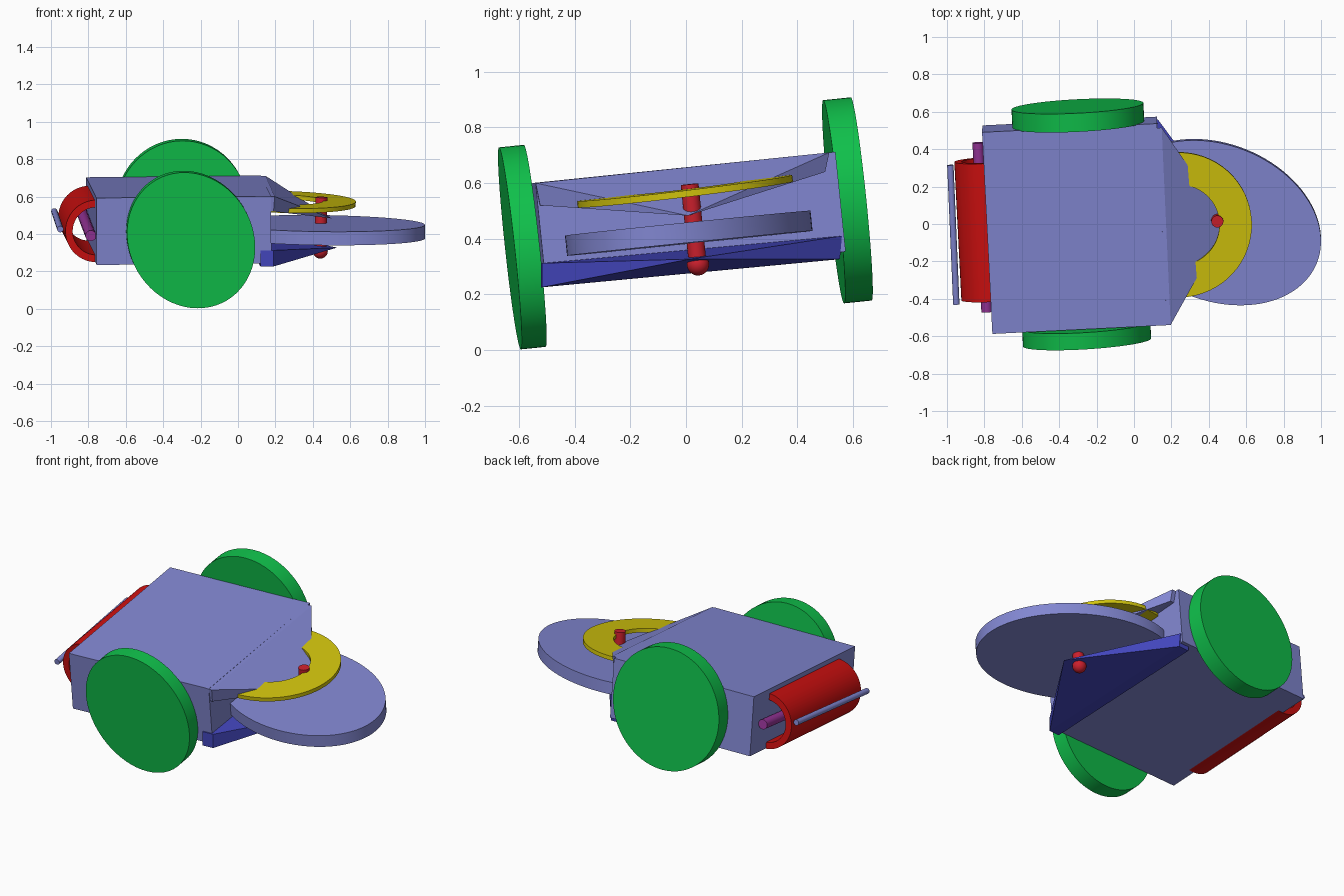
import bpy, bmesh, math
from mathutils import Matrix, Vector

if "Cube" in bpy.data.objects:
    bpy.data.objects.remove(bpy.data.objects["Cube"])

# Shared tilted frame of the whole machine
AX = Vector((0.9986, 0.05, 0.01)).normalized()
AY = Vector((-0.053, 0.993, 0.102))
AY = (AY - AX * AY.dot(AX)).normalized()
AZ = AX.cross(AY)


def frame(pos, x=AX, y=AY, z=AZ):
    m = Matrix((x, y, z)).transposed().to_4x4()
    m.translation = Vector(pos)
    return m


def material(name, col):
    m = bpy.data.materials.new(name)
    m.diffuse_color = (*col, 1)
    m.use_nodes = True
    m.node_tree.nodes["Principled BSDF"].inputs["Base Color"].default_value = m.diffuse_color
    return m


LAVENDER = material("lavender", (0.223, 0.242, 0.64))
GREEN = material("green", (0.005, 0.53, 0.07))
YELLOW = material("yellow", (0.64, 0.55, 0.004))
RED = material("red", (0.62, 0.005, 0.005))
CRIMSON = material("crimson", (0.6, 0.014, 0.026))
PURPLE = material("purple", (0.31, 0.035, 0.32))
BLUE = material("dark blue", (0.055, 0.06, 0.5))


def finish(name, bm, mat, smooth=True):
    bmesh.ops.recalc_face_normals(bm, faces=bm.faces)
    me = bpy.data.meshes.new(name)
    bm.to_mesh(me)
    bm.free()
    me.materials.append(mat)
    ob = bpy.data.objects.new(name, me)
    bpy.context.collection.objects.link(ob)
    if smooth:
        bpy.ops.object.select_all(action='DESELECT')
        ob.select_set(True)
        bpy.context.view_layer.objects.active = ob
        bpy.ops.object.shade_smooth_by_angle(angle=math.radians(35))
    return ob


def disc(name, m, rx, ry, thick, mat, turn=0, segs=64):
    """Elliptical cylinder along the local z of frame m."""
    bm = bmesh.new()
    bmesh.ops.create_cone(bm, cap_ends=True, segments=segs, radius1=1, radius2=1, depth=thick)
    bm.transform(m @ Matrix.Rotation(math.radians(turn), 4, 'Z') @ Matrix.Diagonal((rx, ry, 1, 1)))
    return finish(name, bm, mat)


def rod(name, a, b, r, mat):
    a, b = Vector(a), Vector(b)
    q = (b - a).to_track_quat('Z', 'Y').to_matrix().to_4x4()
    return disc(name, Matrix.Translation((a + b) / 2) @ q, r, r, (b - a).length, mat, segs=24)


def ring(name, m, r_out, r_in, thick, mat, segs=64):
    """Tube or washer along the local z of frame m."""
    bm = bmesh.new()
    prof = [(r_in, -thick / 2), (r_out, -thick / 2), (r_out, thick / 2), (r_in, thick / 2)]
    loops = []
    for i in range(segs):
        t = math.tau * i / segs
        loops.append([bm.verts.new((r * math.cos(t), r * math.sin(t), z)) for r, z in prof])
    for i in range(segs):
        p, q = loops[i], loops[(i + 1) % segs]
        for k in range(4):
            bm.faces.new((p[k], p[(k + 1) % 4], q[(k + 1) % 4], q[k]))
    bm.transform(m)
    return finish(name, bm, mat)


def wedge(name, base, tip, mat):
    """Pyramid with a short slab behind its four-cornered base."""
    bm = bmesh.new()
    front = [bm.verts.new(p) for p in base]
    back = [bm.verts.new(Vector(p) - AX * 0.07) for p in base]
    t = bm.verts.new(tip)
    bm.faces.new(back)
    for i in range(4):
        j = (i + 1) % 4
        bm.faces.new((front[i], front[j], t))
        bm.faces.new((front[i], back[i], back[j], front[j]))
    return finish(name, bm, mat, smooth=False)


# Box body
bm = bmesh.new()
bmesh.ops.create_cube(bm, size=1)
bm.transform(frame((-0.317, -0.007, 0.473)) @ Matrix.Diagonal((0.935, 1.085, 0.36, 1)))
finish("body", bm, LAVENDER, smooth=False)

# Wheels: local x = machine x, local y = machine z, axis along machine y
disc("front_wheel", frame((-0.253, -0.588, 0.37), AX, AZ, -AY), 0.376, 0.331, 0.09, GREEN, turn=-60)
disc("back_wheel", frame((-0.30, 0.58, 0.538), AX, AZ, -AY), 0.353, 0.367, 0.10, GREEN)

# Spinning blade disc, its shaft and end ball
disc("blade_disc", frame((0.445, 0.01, 0.42)), 0.575, 0.417, 0.073, LAVENDER, turn=-25.3, segs=96)
rod("blade_shaft", (0.446, 0.013, 0.596), (0.44, 0.043, 0.30), 0.032, CRIMSON)
bm = bmesh.new()
bmesh.ops.create_uvsphere(bm, u_segments=24, v_segments=16, radius=0.04)
bm.transform(Matrix.Translation((0.44, 0.043, 0.308)))
finish("shaft_ball", bm, CRIMSON)

# Yellow guard ring
gx = Vector((0.998, 0.045, -0.02)).normalized()
gy = Vector((0, 0.993, 0.12))
gy = (gy - gx * gy.dot(gx)).normalized()
ring("guard_ring", frame((0.24, -0.004, 0.571), gx, gy, gx.cross(gy)), 0.39, 0.217, 0.024, YELLOW)

# Upper and lower pointed brackets
wedge("upper_bracket", [(0.196, -0.54, 0.60), (0.19, -0.524, 0.52),
                        (0.15, 0.50, 0.64), (0.148, 0.515, 0.71)], (0.50, 0.007, 0.483), LAVENDER)
wedge("lower_bracket", [(0.19, -0.517, 0.312), (0.19, -0.517, 0.226),
                        (0.13, 0.553, 0.327), (0.127, 0.56, 0.41)], (0.53, 0.015, 0.327), BLUE)

# Rear roller tube with inner and outer rods
ring("roller_tube", frame((-0.775, -0.03, 0.453), AX, AZ, -AY), 0.167, 0.128, 0.745, RED)
rod("inner_rod", (-0.787, -0.47, 0.39), (-0.835, 0.435, 0.515), 0.029, PURPLE)
rod("outer_rod", (-0.95, -0.43, 0.425), (-0.982, 0.315, 0.52), 0.017, LAVENDER)
